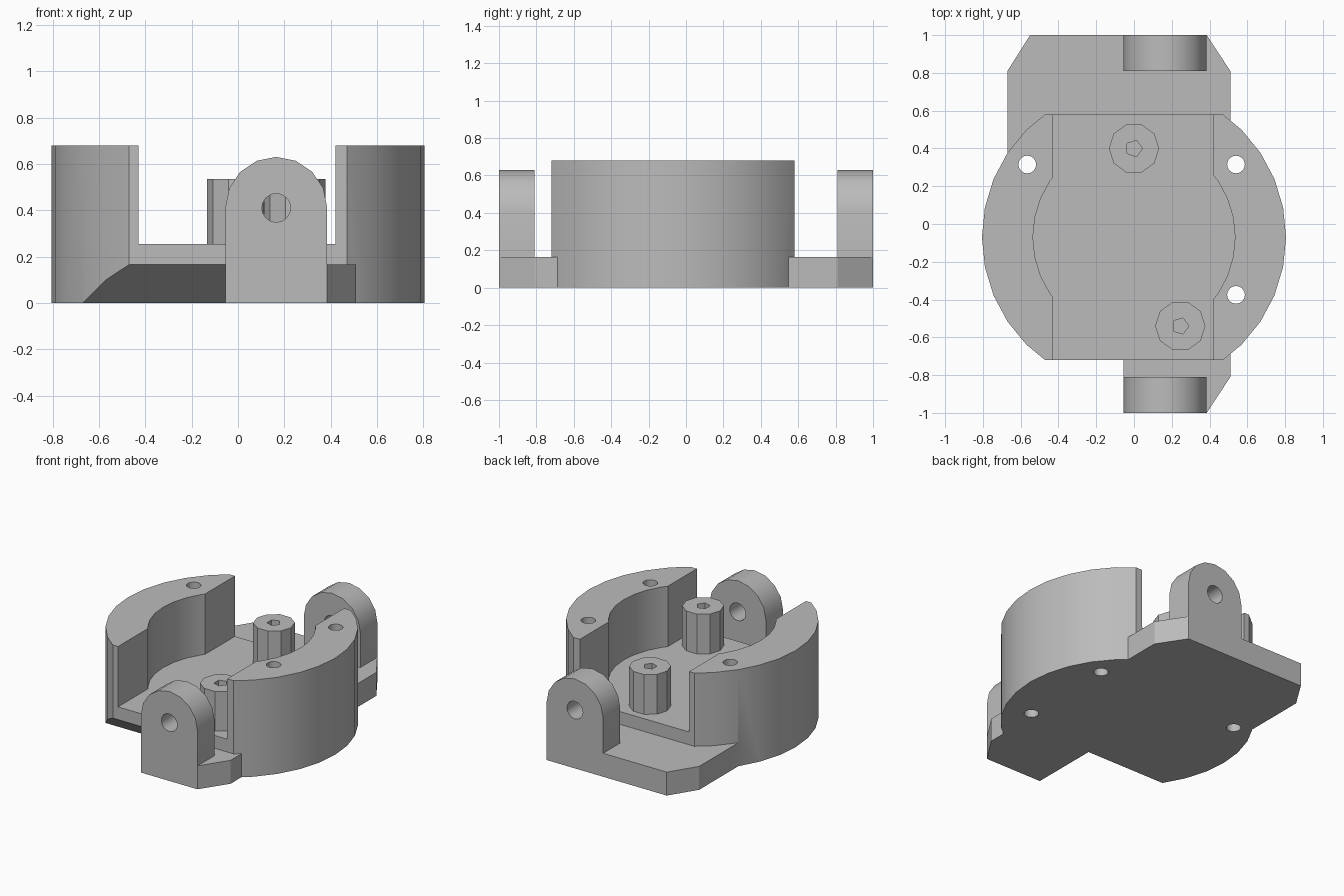
import bpy, bmesh
from math import cos, sin, pi, radians
from mathutils import Vector

if "Cube" in bpy.data.objects:
    bpy.data.objects.remove(bpy.data.objects["Cube"], do_unlink=True)

grey = bpy.data.materials.new("plain grey")
grey.use_nodes = True
COLOUR = (0.5, 0.5, 0.5, 1)
grey.diffuse_color = COLOUR
grey.node_tree.nodes["Principled BSDF"].inputs["Base Color"].default_value = COLOUR


def prism(name, points, push):
    """Extrude a flat 3D polygon along the vector push."""
    bm = bmesh.new()
    face = bm.faces.new([bm.verts.new(p) for p in points])
    top = bmesh.ops.extrude_face_region(bm, geom=[face])["geom"]
    bmesh.ops.translate(bm, vec=Vector(push),
                        verts=[v for v in top if isinstance(v, bmesh.types.BMVert)])
    bmesh.ops.recalc_face_normals(bm, faces=bm.faces)
    mesh = bpy.data.meshes.new(name)
    bm.to_mesh(mesh)
    bm.free()
    mesh.materials.append(grey)
    obj = bpy.data.objects.new(name, mesh)
    bpy.context.collection.objects.link(obj)
    return obj


def upright(name, outline, z0, z1):
    return prism(name, [(x, y, z0) for x, y in outline], (0, 0, z1 - z0))


def ring(x, y, r, sides):
    return [(x + r * cos(2 * pi * i / sides), y + r * sin(2 * pi * i / sides))
            for i in range(sides)]


def rect(x0, x1, y0, y1):
    return [(x0, y0), (x1, y0), (x1, y1), (x0, y1)]


def combine(target, tool, operation):
    """Apply a boolean and throw the tool away."""
    mod = target.modifiers.new(operation, "BOOLEAN")
    mod.operation = operation
    mod.solver = "EXACT"
    mod.object = tool
    bpy.context.view_layer.objects.active = target
    bpy.ops.object.modifier_apply(modifier=mod.name)
    bpy.data.objects.remove(tool, do_unlink=True)


def finish(obj):
    bpy.ops.object.select_all(action="DESELECT")
    obj.select_set(True)
    bpy.context.view_layer.objects.active = obj
    bpy.ops.object.shade_smooth_by_angle(angle=radians(30))


# Main sizes
CY, RADIUS, BORE = -0.07, 0.805, 0.535
FRONT, BACK = -0.72, 0.58
TOP, FLOOR, PLATE = 0.68, 0.255, 0.165
LUG_X, LUG_R, LUG_Z = 0.165, 0.22, 0.41
LUG_L, LUG_RIGHT = LUG_X - LUG_R, LUG_X + LUG_R

# Round body, trimmed flat at front and back
body = upright("bracket_body", ring(0, CY, RADIUS, 32), 0, TOP)
combine(body, upright("trim", rect(-1, 1, FRONT, BACK), -0.1, 1), "INTERSECT")

# Sloped underside at the front corner
wedge = [(-1, -0.515, -0.001), (-1, FRONT, PLATE), (-1, -0.8, PLATE + 0.06), (-1, -0.8, -0.001)]
combine(body, prism("slope", wedge, (1 + LUG_L, 0, 0)), "DIFFERENCE")

# Mounting plates with clipped corners
back_plate = [(-0.67, 0.2), (0.51, 0.2), (0.51, 0.81), (LUG_RIGHT, 1), (-0.55, 1), (-0.67, 0.81)]
front_plate = [(LUG_L, -0.4), (LUG_L, -1), (LUG_RIGHT, -1), (0.51, -0.81), (0.51, -0.4)]
for outline in (back_plate, front_plate):
    combine(body, upright("plate", outline, 0, PLATE), "UNION")

# Rounded lugs with cross holes
for y in (-1, 0.81):
    arch = [(LUG_L, y, 0), (LUG_RIGHT, y, 0)]
    arch += [(LUG_X + LUG_R * cos(pi * i / 8), y, LUG_Z + LUG_R * sin(pi * i / 8))
             for i in range(9)]
    lug = prism("lug", arch, (0, 0.19, 0))
    hole = [(x, y - 0.1, z) for x, z in ring(LUG_X, LUG_Z, 0.062, 16)]
    combine(lug, prism("lug_hole", hole, (0, 0.4, 0)), "DIFFERENCE")
    combine(body, lug, "UNION")

# Straight slot and round bore above the floor
combine(body, upright("slot", rect(-0.43, 0.42, -0.77, 0.65), FLOOR, 1), "DIFFERENCE")
combine(body, upright("bore", ring(0, CY, BORE, 32), FLOOR, 1), "DIFFERENCE")

# Vertical screw holes
for x, y in ((-0.565, 0.315), (0.54, 0.315), (0.54, -0.375)):
    combine(body, upright("screw_hole", ring(x, y, 0.047, 16), -0.1, 1), "DIFFERENCE")
finish(body)

# Faceted posts with small five-sided sockets
for name, x, y in (("back_post", 0, 0.4), ("front_post", 0.245, -0.54)):
    post = upright(name, ring(x, y, 0.133, 10), FLOOR, 0.535)
    combine(post, upright("socket", ring(x, y, 0.045, 5), FLOOR + 0.01, 0.7), "DIFFERENCE")
    finish(post)
